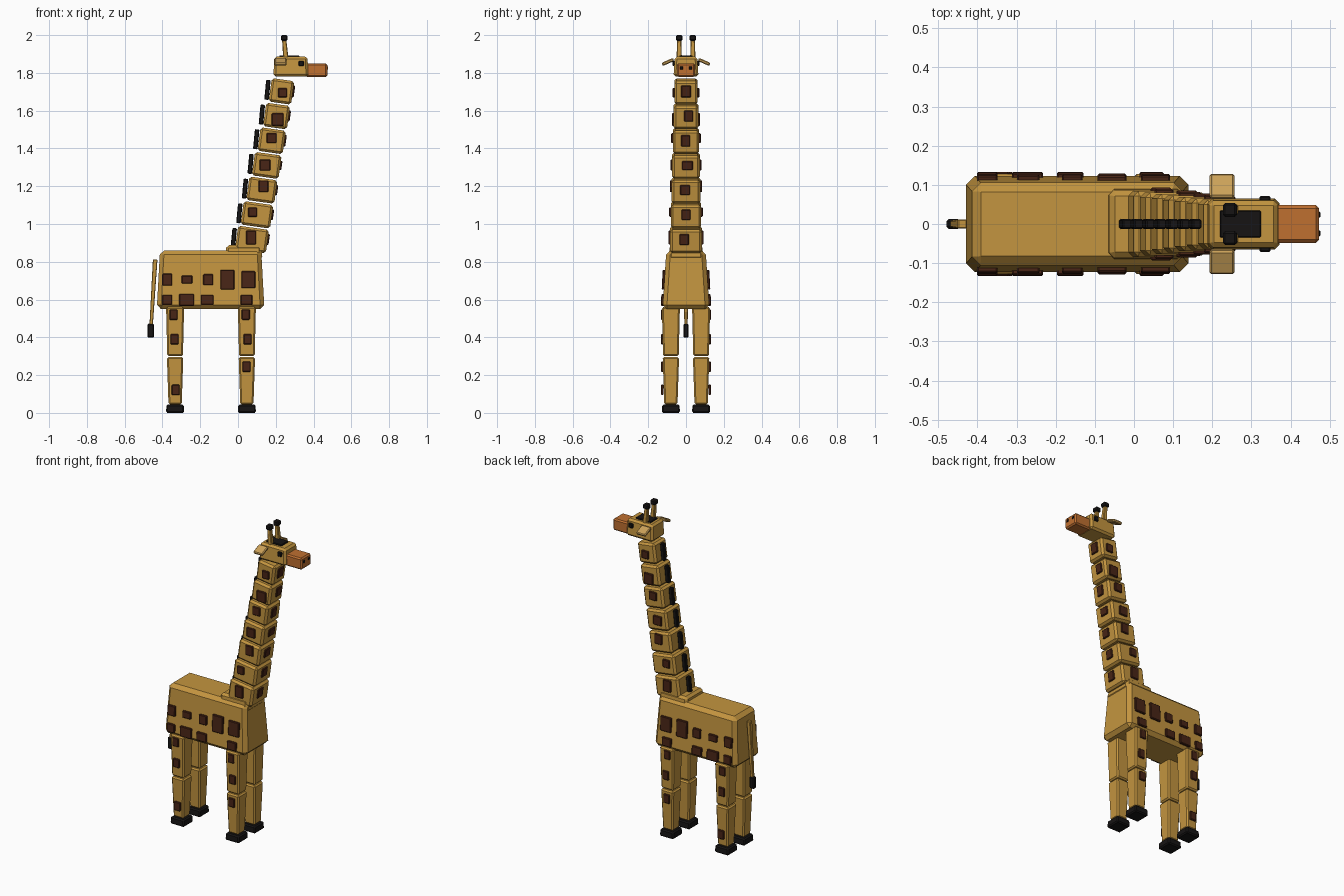
import bpy, bmesh
from math import radians
from mathutils import Matrix, Vector


def material(name, rgb):
    m = bpy.data.materials.new(name)
    m.diffuse_color = (*rgb, 1)
    return m


TAN = material("tan", (0.55, 0.30, 0.05))
EAR = material("light_tan", (0.60, 0.36, 0.10))
BROWN = material("brown", (0.065, 0.018, 0.008))
BLACK = material("black", (0.008, 0.007, 0.007))
MUZZLE = material("orange_brown", (0.52, 0.16, 0.03))


def box(name, loc, size, mat, top=(1, 1), rot=(0, 0, 0), bevel=0.006):
    """Chamfered box; top scales the upper face, rot is degrees about x, y, z."""
    bm = bmesh.new()
    bmesh.ops.create_cube(bm, size=1)
    for v in bm.verts:
        k = top if v.co.z > 0 else (1, 1)
        v.co = Vector((v.co.x * size[0] * k[0], v.co.y * size[1] * k[1], v.co.z * size[2]))
    if bevel:
        bmesh.ops.bevel(bm, geom=bm.edges[:], offset=bevel, segments=1,
                        profile=0.5, affect='EDGES')
    r = Matrix.Identity(4)
    for ang, axis in zip(rot, "XYZ"):
        r = Matrix.Rotation(radians(ang), 4, axis) @ r
    bm.transform(r)
    bmesh.ops.recalc_face_normals(bm, faces=bm.faces[:])
    me = bpy.data.meshes.new(name)
    bm.to_mesh(me)
    bm.free()
    me.materials.append(mat)
    ob = bpy.data.objects.new(name, me)
    ob.location = loc
    bpy.context.collection.objects.link(ob)
    return ob


def pair(name, loc, size, mat, top=(1, 1), rot=(0, 0, 0), bevel=0.006):
    """Same box on both sides of the y = 0 plane."""
    for s, side in ((-1, "right"), (1, "left")):
        box(f"{name}_{side}", (loc[0], s * loc[1], loc[2]), size, mat, top,
            (s * rot[0], rot[1], s * rot[2]), bevel)


# Body
box("body", (-0.145, 0, 0.705), (0.57, 0.248, 0.31), TAN, top=(0.94, 0.84), bevel=0.022)

# Body spots: x, width, height in two rows
upper = [(-0.375, .053, .063), (-0.27, .058, .042), (-0.158, .053, .058),
         (-0.056, .074, .105), (0.055, .074, .09)]
lower = [(-0.375, .053, .053), (-0.272, .079, .063), (-0.163, .068, .053),
         (0.045, .063, .053)]
for row, z, y in ((upper, 0.705, 0.117), (lower, 0.598, 0.123)):
    for i, (x, w, h) in enumerate(row):
        pair(f"body_spot_{i}", (x, y, z), (w, 0.018, h), BROWN, rot=(3, 0, 0), bevel=0.004)

# Legs, hooves and leg spots
for name, x, spots in (("hind", -0.333, ((-.008, .52), (-.003, .39), (.003, .122))),
                       ("front", 0.047, ((-.006, .52), (.004, .39), (-.002, .245)))):
    pair(f"{name}_upper_leg", (x, 0.08, 0.43), (0.083, 0.083, 0.26), TAN,
         top=(1.15, 1.15), bevel=0.008)
    pair(f"{name}_lower_leg", (x, 0.08, 0.17), (0.07, 0.07, 0.25), TAN,
         top=(1.24, 1.24), bevel=0.008)
    pair(f"{name}_hoof", (x, 0.08, 0.022), (0.096, 0.096, 0.044), BLACK,
         top=(0.95, 0.95), bevel=0.007)
    for dx, z in spots:
        pair(f"{name}_leg_spot", (x + dx, 0.126, z), (0.043, 0.014, 0.055), BROWN, bevel=0.004)

# Neck base collar
box("neck_base", (0.03, 0, 0.85), (0.2, 0.186, 0.075), TAN, top=(0.92, 0.92), bevel=0.014)

# Neck segments with mane blocks; side spot (x, z, w, h) and chest spot (y, w, h)
side = [(.069, .928, .053, .074), (.077, 1.063, .048, .05), (.135, 1.2, .053, .063),
        (.143, 1.312, .058, .058), (.178, 1.455, .053, .053), (.21, 1.553, .063, .068),
        (.236, 1.695, .048, .05)]
chest = [(-.01, .05, .058), (0, .05, .055), (-.005, .053, .053), (.007, .058, .048),
         (-.002, .048, .062), (.014, .048, .058), (0, .053, .063)]
TILT = 8
for i in range(7):
    t = i / 6
    x, z = 0.074 + 0.156 * t, 0.918 + 0.784 * t
    w, d = 0.165 - 0.045 * t, 0.168 - 0.044 * t
    box(f"neck_segment_{i}", (x, 0, z), (w, d, 0.125), TAN, rot=(0, TILT, 0), bevel=0.012)
    box(f"mane_{i}", (x - w / 2 - 0.014, 0, z + 0.008), (0.024, 0.025, 0.105), BLACK,
        rot=(0, TILT * 0.7, 0), bevel=0.004)
    sx, sz, sw, sh = side[i]
    pair(f"neck_spot_{i}", (sx, d / 2 + 0.002, sz), (sw, 0.014, sh), BROWN, bevel=0.004)
    cy, cw, ch = chest[i]
    box(f"chest_spot_{i}", (x + w / 2 + 0.002, cy, z), (0.014, cw, ch), BROWN,
        rot=(0, TILT, 0), bevel=0.004)

# Head, muzzle, face
box("head", (0.28, 0, 1.833), (0.185, 0.132, 0.105), TAN, top=(0.95, 0.9), bevel=0.012)
box("muzzle", (0.415, 0, 1.815), (0.115, 0.096, 0.072), MUZZLE, bevel=0.008)
box("forelock", (0.272, 0, 1.886), (0.105, 0.07, 0.014), BLACK, bevel=0.003)
pair("eye", (0.335, 0.064, 1.85), (0.028, 0.016, 0.028), BLACK, bevel=0.004)
pair("nostril", (0.472, 0.024, 1.826), (0.008, 0.016, 0.016), BLACK, bevel=0.002)

# Ears
pair("ear", (0.225, 0.096, 1.858), (0.064, 0.066, 0.018), EAR, rot=(-24, 0, 0), bevel=0.005)

# Horns
pair("horn", (0.249, 0.036, 1.925), (0.028, 0.028, 0.1), TAN, top=(0.8, 0.8),
     rot=(0, -5, 0), bevel=0.004)
pair("horn_tip", (0.245, 0.036, 1.985), (0.036, 0.036, 0.03), BLACK, bevel=0.006)

# Tail
box("tail", (-0.449, 0, 0.64), (0.018, 0.018, 0.345), TAN, top=(1.35, 1.35),
    rot=(0, 3.5, 0), bevel=0.003)
box("tail_tuft", (-0.462, 0, 0.435), (0.034, 0.026, 0.074), BLACK, bevel=0.006)
